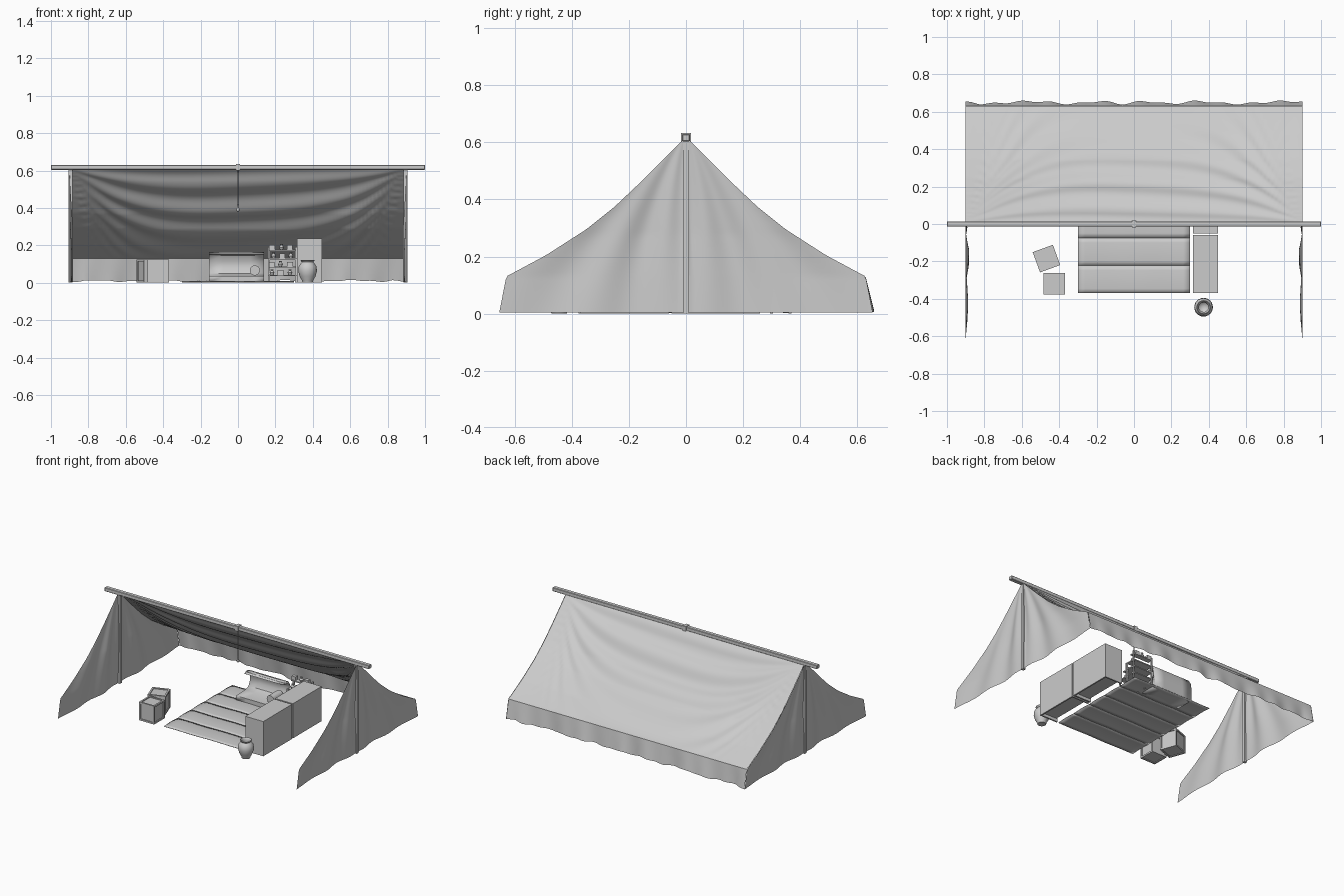
import bpy, bmesh, math, random
from mathutils import Matrix, Vector

cube = bpy.data.objects.get("Cube")
if cube:
    bpy.data.objects.remove(cube, do_unlink=True)

random.seed(4)
grey = bpy.data.materials.new("plain_grey")
grey.use_nodes = True
TONE = (0.6, 0.6, 0.6, 1)
grey.diffuse_color = TONE
grey.node_tree.nodes["Principled BSDF"].inputs["Base Color"].default_value = TONE


def finish(name, bm, smooth=0):
    """Turn a bmesh into a named object, smooth below the given angle."""
    bmesh.ops.recalc_face_normals(bm, faces=bm.faces)
    me = bpy.data.meshes.new(name)
    bm.to_mesh(me)
    bm.free()
    me.materials.append(grey)
    ob = bpy.data.objects.new(name, me)
    bpy.context.collection.objects.link(ob)
    if smooth:
        bpy.ops.object.select_all(action='DESELECT')
        ob.select_set(True)
        bpy.context.view_layer.objects.active = ob
        bpy.ops.object.shade_smooth_by_angle(angle=math.radians(smooth))
    return ob


def add_box(bm, x0, x1, y0, y1, z0, z1):
    mid = Vector((x0 + x1, y0 + y1, z0 + z1)) / 2
    size = Matrix.Diagonal((x1 - x0, y1 - y0, z1 - z0, 1))
    bmesh.ops.create_cube(bm, size=1, matrix=Matrix.Translation(mid) @ size)


def boxes(name, dims, place=None):
    bm = bmesh.new()
    for d in dims:
        add_box(bm, *d)
    if place:
        bm.transform(place)
    return finish(name, bm)


def sheet(name, fn, nu, nv, smooth=50):
    """Grid surface from fn(u, v) with u and v in 0..1."""
    bm = bmesh.new()
    rows = [[bm.verts.new(fn(i / nu, j / nv)) for i in range(nu + 1)] for j in range(nv + 1)]
    for a, b in zip(rows, rows[1:]):
        for i in range(nu):
            bm.faces.new((a[i], a[i + 1], b[i + 1], b[i]))
    bmesh.ops.remove_doubles(bm, verts=bm.verts, dist=1e-5)
    return finish(name, bm, smooth)


def lathe(name, profile, x, y, steps=24):
    def fn(u, v):
        r, z = profile[round(v * (len(profile) - 1))]
        a = u * math.tau
        return (x + r * math.cos(a), y + r * math.sin(a), z)
    return sheet(name, fn, steps, len(profile) - 1)


# Tent outline as half width against height
OUTLINE = [(0, .62), (.07, .55), (.16, .46), (.25, .375), (.35, .295),
           (.49, .205), (.63, .13)]
HEM = (.655, .004)


def along(t):
    f = t * (len(OUTLINE) - 1)
    i = min(int(f), len(OUTLINE) - 2)
    return Vector(OUTLINE[i]).lerp(Vector(OUTLINE[i + 1]), f - i)


# Roof with swags hanging from the ridge corners
def roof(u, v):
    x = -.9 + 1.8 * u
    y, z = along(v)
    e = abs(x / .9)
    span = max(1 - e ** 3, .05)
    phase = v / (span * .9 + .1)
    calm = math.sin(math.pi * v) ** .6 * span ** .7
    d = .011 * math.sin(phase * 24 + .6 * math.sin(3 * x)) * calm
    d *= max(0, 1.15 - phase * .5)
    d -= .012 * calm
    return (x, y + d * .6, z + d * .8)


sheet("roof_cloth", roof, 90, 72)


# Rippled back skirt below the roof
def ripple(x):
    return .5 + .3 * math.sin(19 * x + 1.4 * math.sin(5 * x)) + .2 * math.sin(41 * x + 1)


def skirt(u, v):
    x = -.9 + 1.8 * u
    top, low = Vector(OUTLINE[-1]), Vector(HEM)
    y, z = top.lerp(low, v)
    fade = min(1, (1 - abs(x) / .9) * 12)
    y += v * fade * .022 * (ripple(x) - .75)
    return (x, y, z + v * fade * .012 * ripple(x * 1.3))


sheet("back_skirt", skirt, 120, 6)


# Side walls with folds fanning out from the peak
def half_width(z):
    pts = OUTLINE + [HEM]
    for (y0, z0), (y1, z1) in zip(pts, pts[1:]):
        if z >= z1:
            return y0 + (y1 - y0) * (z0 - z) / (z0 - z1)
    return HEM[0]


for side, label in ((1, "left"), (-1, "right")):
    def wall(u, v):
        s = 2 * u - 1
        z = .62 + (HEM[1] - .62) * v
        y = s * half_width(z)
        edge = (1 - s * s) * abs(s) ** .3
        fan = math.atan2(abs(y), .66 - z)
        fold = .5 + .5 * math.sin(fan * 17 + 3 * v)
        depth = min(1, v * 1.8) * edge
        x = .902 - depth * (.006 + .026 * fold)
        return (side * x, y, z)

    sheet(label + "_side_wall", wall, 80, 48)
    boxes(label + "_upright_pole",
          [sorted((side * .885, side * .905)) + [-.01, .01, 0, .61]])

# Ridge pole
ridge = boxes("ridge_pole", [(-1, 1, -.014, .014, .604, .63)])
bev = ridge.modifiers.new("soft_edges", 'BEVEL')
bev.width = .003

# Hanging lamp under the ridge, with its tie on top
boxes("lamp_tie", [(-.012, .012, -.018, .018, .6, .634)])
lathe("lamp_cord", [(.002, .61), (.002, .42)], 0, 0, 6)
lathe("hanging_lamp", [(.0, .425), (.005, .42), (.003, .405), (.008, .395),
                       (.008, .385), (0, .378)], 0, 0, 12)

# Woven floor mat in five gently bowed strips
STRIPS = 5
for k in range(STRIPS):
    y0 = -.37 + .148 * k

    def strip(u, v):
        return (-.3 + .6 * u, y0 + .147 * v,
                .003 + .004 * math.sin(math.pi * v) + .001 * math.sin(13 * u + k))
    mat = sheet("mat_strip_%d" % (k + 1), strip, 16, 6)
    sol = mat.modifiers.new("thickness", 'SOLIDIFY')
    sol.thickness = .003
    sol.offset = 0

# Two open-fronted cabinets facing the mat
for k, y0 in enumerate((-.37, -.05)):
    y1, x0, x1, h, t = y0 + .31, .315, .45, .237, .01
    parts = [(x1 - t, x1, y0, y1, 0, h),
             (x0, x1, y0, y0 + t, 0, h), (x0, x1, y1 - t, y1, 0, h),
             (x0, x1, y0, y1, h - t, h)]
    parts += [(x0 + .01, x1, y0, y1, z, z + t) for z in (.02, .09, .16)]
    boxes("cabinet_%d" % (k + 1), parts)

# Low couch with a curled back, plus a bolster
COUCH = [(.2, .004), (.2, .035), (.3, .037), (.335, .05), (.35, .08),
         (.35, .115), (.335, .145), (.3, .16), (.29, .15), (.32, .163),
         (.345, .155), (.365, .12), (.37, .06), (.37, .004), (.2, .004)]


def couch(u, v):
    y, z = COUCH[round(v * (len(COUCH) - 1))]
    return (-.155 + .295 * u, y, z)


seat = sheet("couch", couch, 4, len(COUCH) - 1, 40)
bm = bmesh.new()
bm.from_mesh(seat.data)
bmesh.ops.holes_fill(bm, edges=[e for e in bm.edges if e.is_boundary], sides=0)
bm.to_mesh(seat.data)
bm.free()

bm = bmesh.new()
bmesh.ops.create_cone(bm, cap_ends=True, segments=20, radius1=.027, radius2=.027, depth=.1,
                      matrix=Matrix.Translation((.09, .27, .066))
                      @ Matrix.Rotation(math.pi / 2, 4, 'X'))
finish("bolster", bm, 40)

# Stepped rack with jars and small boxes
rack = []
for k in range(4):
    z, y = .035 + .045 * k, .23 + .035 * k
    rack.append((.165, .31, y, .37, z, z + .007))
for x in (.16, .305):
    rack += [(x, x + .01, .36, .37, 0, .19), (x, x + .01, .23, .24, 0, .042),
             (x, x + .01, .295, .305, 0, .13)]
boxes("stepped_rack", rack)
for k in range(4):
    z, y = .042 + .045 * k, .248 + .035 * k
    for j in range(3):
        x = .185 + .047 * j + random.uniform(-.006, .006)
        if (j + k) % 2:
            boxes("small_box", [(x - .015, x + .015, y - .012, y + .012, z, z + .025)])
        else:
            lathe("small_jar", [(0, z), (.008, z), (.013, z + .012), (.006, z + .024),
                                (.009, z + .03), (0, z + .03)], x, y, 10)


# Wooden crates with raised frames
def crate(name, x, y, turn, s=.0575, h=.125):
    f, i = .011, .006
    parts = [(-s + i, s - i, -s + i, s - i, .004, h - i)]
    for a in (-s, s - f):
        for b in (-s, s - f):
            parts += [(a, a + f, b, b + f, 0, h)]
        for z in (0, h - f):
            parts += [(a, a + f, -s + f, s - f, z, z + f),
                      (-s + f, s - f, a, a + f, z, z + f)]
    boxes(name, parts, Matrix.Translation((x, y, 0)) @ Matrix.Rotation(turn, 4, 'Z'))


crate("front_crate", -.427, -.32, 0)
crate("back_crate", -.468, -.185, math.radians(20))

# Clay vase
lathe("vase", [(0, .003), (.027, 0), (.03, .012), (.043, .035), (.05, .065), (.047, .088),
               (.036, .104), (.03, .11), (.038, .12), (.034, .122), (.025, .11),
               (.03, .085), (0, .05)], .372, -.445)
